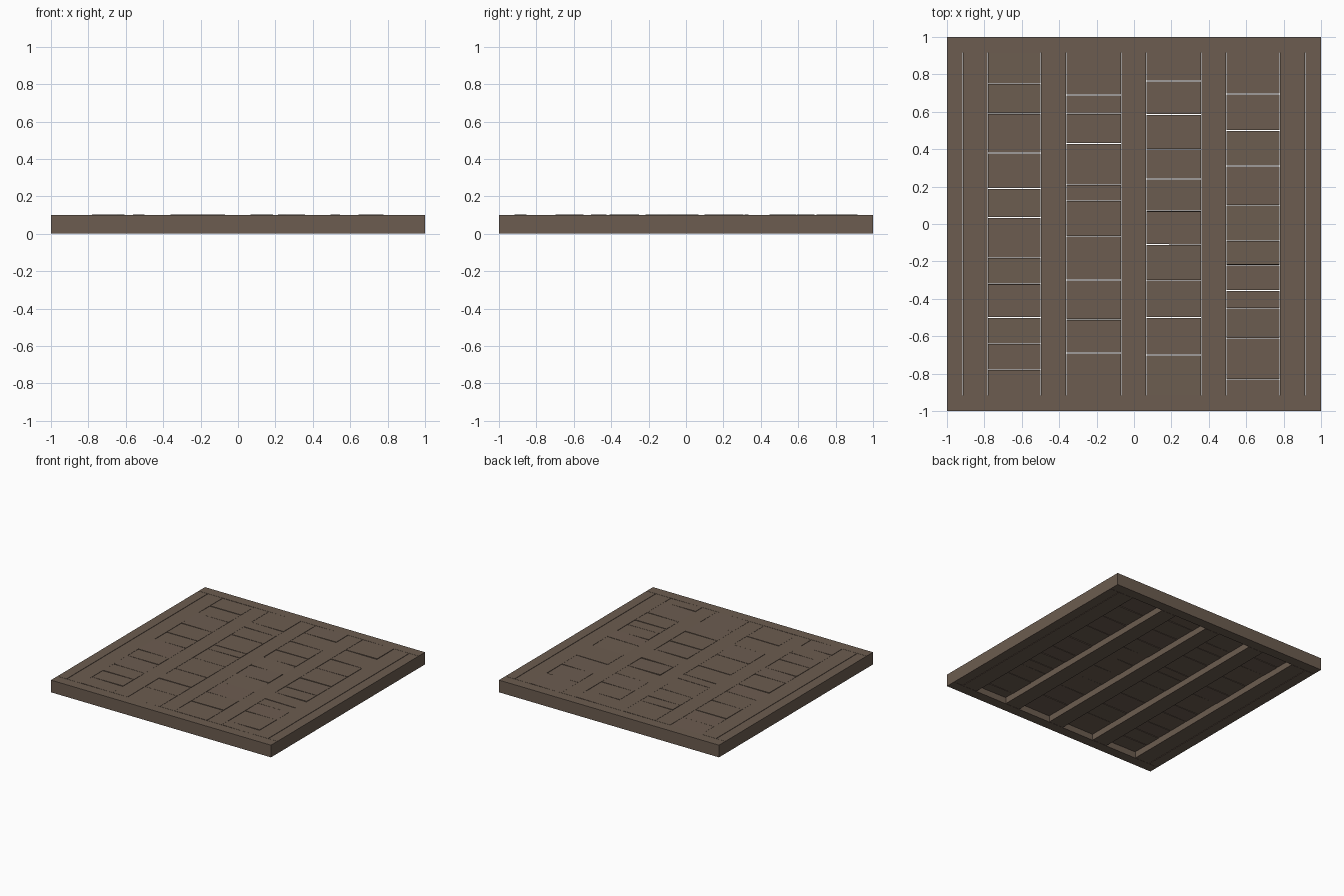
import bpy, bmesh, random
from mathutils import Matrix, Vector

if "Cube" in bpy.data.objects:
    bpy.data.objects.remove(bpy.data.objects["Cube"])

random.seed(4)
wood = bpy.data.materials.new("brown wood")
wood.diffuse_color = (0.15, 0.108, 0.08, 1)
wood.use_nodes = True
wood.node_tree.nodes["Principled BSDF"].inputs["Base Color"].default_value = wood.diffuse_color
H, G = 0.1, 0.002      # platform height, half seam width
E = 0.918              # inner edge of the frame


def box(bm, x0, x1, y0, y1, z0, z1, tilt=(0, 0)):
    c = Vector(((x0 + x1) / 2, (y0 + y1) / 2, (z0 + z1) / 2))
    m = (Matrix.Translation(c) @ Matrix.Rotation(tilt[0], 4, 'X')
         @ Matrix.Rotation(tilt[1], 4, 'Y')
         @ Matrix.Diagonal((x1 - x0, y1 - y0, z1 - z0, 1)))
    bmesh.ops.create_cube(bm, size=1, matrix=m)


def finish(bm, name):
    me = bpy.data.meshes.new(name)
    bm.to_mesh(me)
    bm.free()
    me.materials.append(wood)
    bpy.context.collection.objects.link(bpy.data.objects.new(name, me))


# Frame: full-width front and back boards, side boards between them
bm = bmesh.new()
for s in (-1, 1):
    box(bm, -1, 1, min(s, s * E), max(s, s * E), 0, H)
    box(bm, min(s, s * E), max(s, s * E), -E + G, E - G, 0, H)
finish(bm, "outer_frame")

# Five full-depth beams running front to back
bm = bmesh.new()
beams = [(-0.914, -0.782), (-0.497, -0.363), (-0.068, 0.064),
         (0.360, 0.492), (0.780, 0.914)]
for a, b in beams:
    box(bm, a, b, -E + G, E - G, 0, H)
finish(bm, "long_beams")

# Short planks filling each bay, slightly uneven; seam positions per bay
seams = [
    [.75, .59, .38, .19, .035, -.18, -.32, -.5, -.64, -.78],
    [.69, .59, .43, .21, .125, -.065, -.3, -.51, -.69],
    [.765, .585, .4, .24, .07, -.11, -.3, -.5, -.7],
    [.695, .5, .31, .1, -.09, -.22, -.355, -.45, -.61, -.83]]
bm = bmesh.new()
for i, cuts in enumerate(seams):
    x0, x1 = beams[i][1] + G, beams[i + 1][0] - G
    ys = [E] + cuts + [-E]
    for top, bottom in zip(ys, ys[1:]):
        dz = random.uniform(-0.001, 0.001)
        box(bm, x0, x1, bottom + G, top - G, 0.05 + dz, H + dz,
            (random.uniform(-.012, .012), random.uniform(-.012, .012)))
finish(bm, "short_planks")
